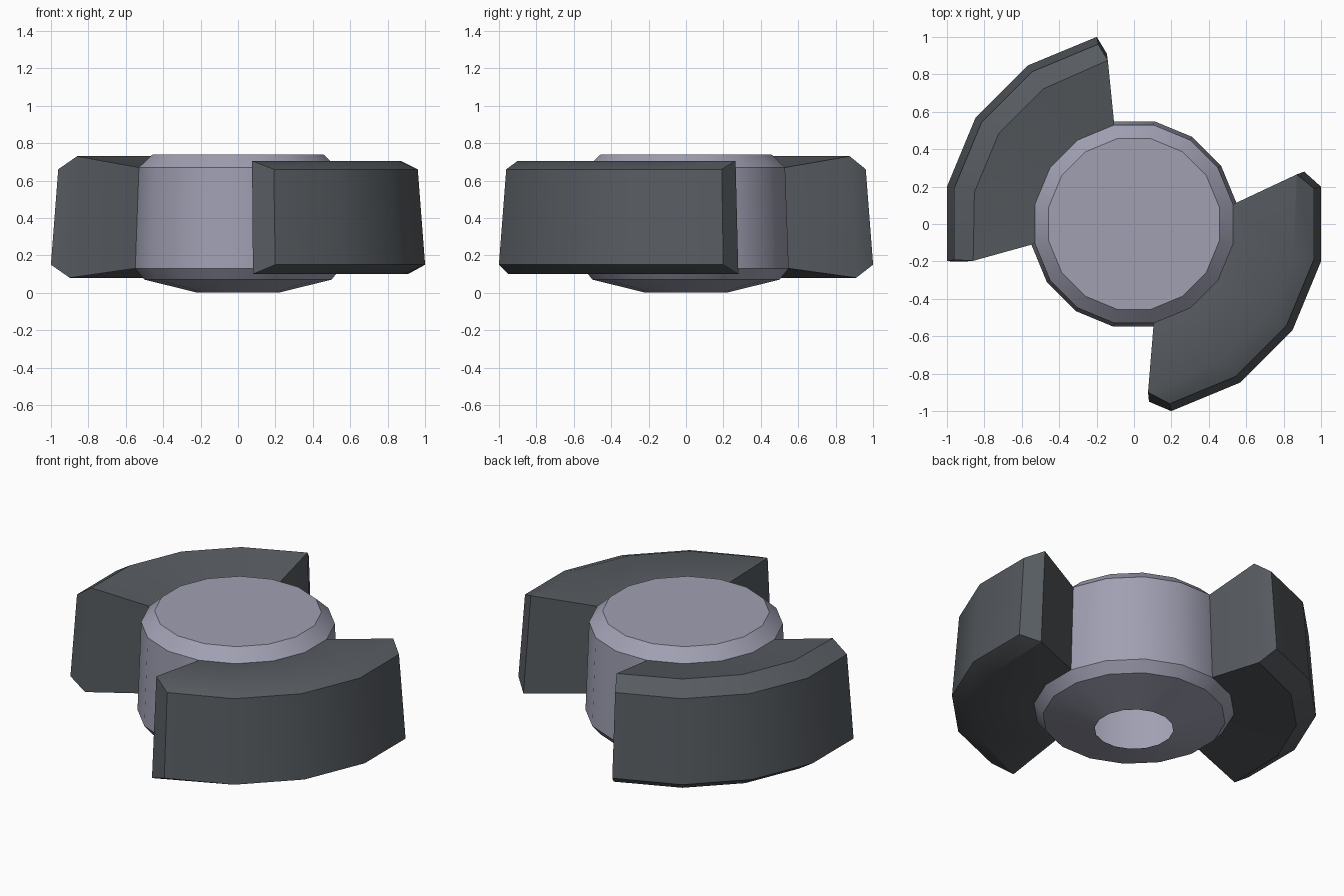
import bpy, bmesh
from math import sin, cos, radians

if "Cube" in bpy.data.objects:
    bpy.data.objects.remove(bpy.data.objects["Cube"])


def material(name, rgb):
    m = bpy.data.materials.new(name)
    m.diffuse_color = (*rgb, 1)
    m.use_nodes = True
    m.node_tree.nodes["Principled BSDF"].inputs["Base Color"].default_value = m.diffuse_color
    return m


def polar(r, deg, z):
    return (r * cos(radians(deg)), r * sin(radians(deg)), z)


def finish(name, bm, mat):
    """Smooth the shallow edges, keep the chamfers sharp."""
    bmesh.ops.recalc_face_normals(bm, faces=bm.faces[:])
    for f in bm.faces:
        f.smooth = True
    for e in bm.edges:
        e.smooth = not (e.is_manifold and e.calc_face_angle(0) > radians(30))
    me = bpy.data.meshes.new(name)
    bm.to_mesh(me)
    bm.free()
    me.materials.append(mat)
    ob = bpy.data.objects.new(name, me)
    bpy.context.collection.objects.link(ob)
    return ob


hub_mat = material("light grey metal", (0.35, 0.35, 0.45))
blade_mat = material("dark grey", (0.095, 0.106, 0.118))

# Hub: 16-sided turned profile, open at the small bottom ring
SIDES, STEP = 16, 22.5
HUB = [(0.22, 0.0), (0.51, 0.07), (0.56, 0.13), (0.54, 0.67), (0.465, 0.74)]
bm = bmesh.new()
rings = [[bm.verts.new(polar(r, 11.25 + STEP * i, z)) for i in range(SIDES)] for r, z in HUB]
for a, b in zip(rings, rings[1:]):
    for i in range(SIDES):
        j = (i + 1) % SIDES
        bm.faces.new((a[i], a[j], b[j], b[i]))
bm.faces.new(rings[-1])
finish("hub", bm, hub_mat)


# Blades: a chamfered section swept along four hub facets, open against the hub
def blade(name, start_angle, z_low, z_high, ends):
    section = [(0.56, 0.13), (0.91, z_low), (1.02, 0.15),
               (0.98, 0.66), (0.87, z_high), (0.54, 0.67)]
    bm = bmesh.new()
    stations = []
    for k in range(5):
        row = []
        for n, (r, z) in enumerate(section):
            co = polar(r, start_angle + STEP * k, z)
            if (k, n) in ends:                      # skewed end corners
                co = (*ends[k, n], z)
            row.append(bm.verts.new(co))
        stations.append(row)
    for a, b in zip(stations, stations[1:]):
        for n in range(len(section) - 1):
            bm.faces.new((a[n], b[n], b[n + 1], a[n + 1]))
    for row in (stations[0], stations[-1]):
        i_lo, b, l, h, t, i_hi = row
        bm.faces.new((b, l, h, t))                  # chamfered corner
        bm.faces.new((i_lo, b, t, i_hi))            # end wall
    finish(name, bm, blade_mat)


blade("left_blade", 101.25, 0.08, 0.73,
      {(0, 1): (-0.145, 0.91), (0, 4): (-0.14, 0.875),
       (4, 1): (-0.90, -0.20), (4, 4): (-0.86, -0.197)})
blade("right_blade", 281.25, 0.10, 0.705,
      {(0, 1): (0.08, -0.95), (0, 4): (0.075, -0.90),
       (4, 1): (0.91, 0.28), (4, 4): (0.87, 0.265)})
